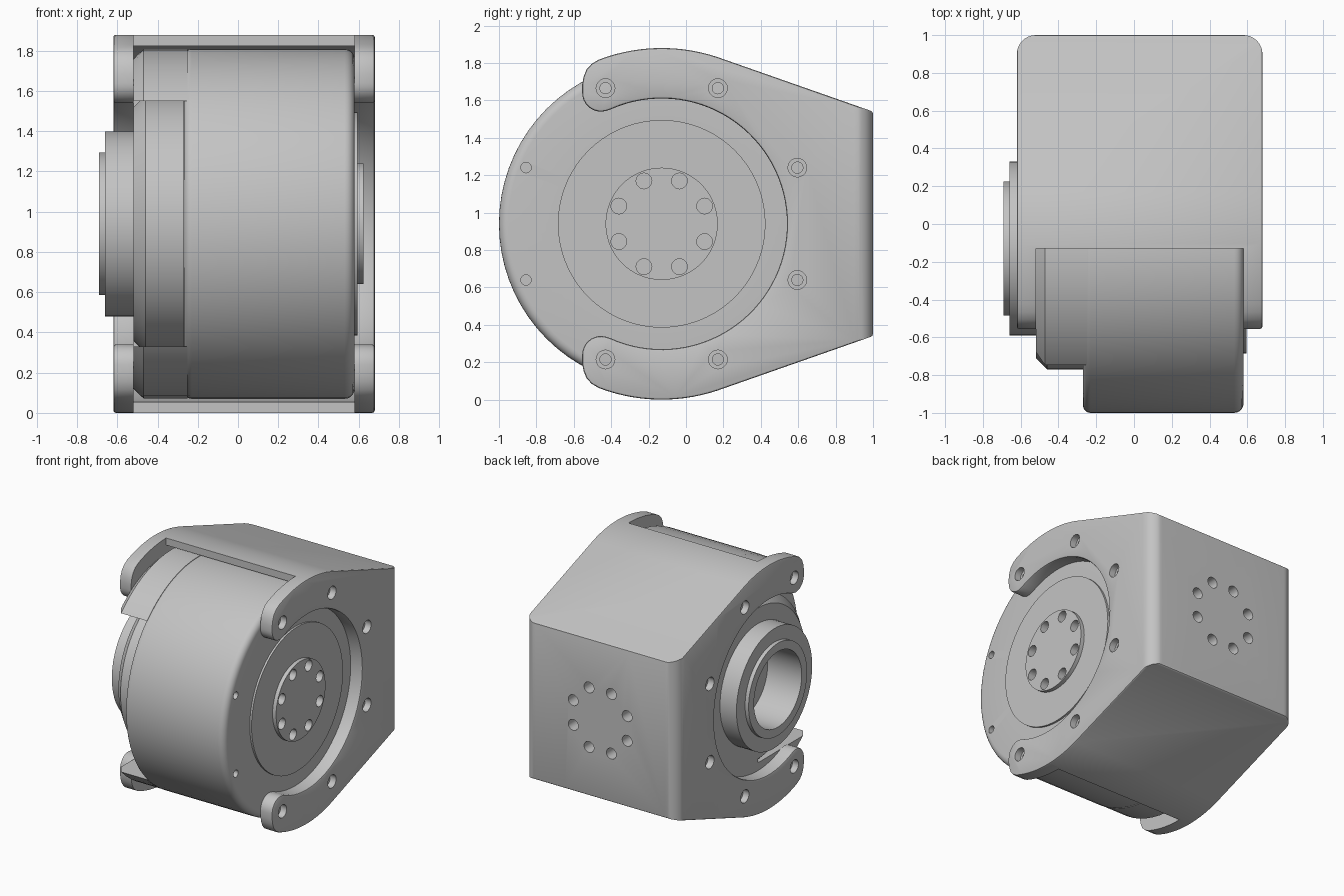
import bpy, bmesh, math
from mathutils import Vector

if "Cube" in bpy.data.objects:
    bpy.data.objects.remove(bpy.data.objects["Cube"])

CY, CZ = -0.13, 0.94            # rotation axis runs along x through this point
grey = bpy.data.materials.new("light_grey")
grey.diffuse_color = (0.55, 0.55, 0.55, 1)
grey.use_nodes = True
grey.node_tree.nodes["Principled BSDF"].inputs["Base Color"].default_value = grey.diffuse_color


def finish(name, bm):
    bmesh.ops.recalc_face_normals(bm, faces=bm.faces)
    me = bpy.data.meshes.new(name)
    bm.to_mesh(me)
    bm.free()
    ob = bpy.data.objects.new(name, me)
    bpy.context.collection.objects.link(ob)
    me.materials.append(grey)
    return ob


def arc(cx, cy, r, a0, a1, n):
    """Points of an arc, angles in degrees."""
    return [(cx + r * math.cos(math.radians(a0 + (a1 - a0) * i / n)),
             cy + r * math.sin(math.radians(a0 + (a1 - a0) * i / n))) for i in range(n + 1)]


def prism(name, pts, direction):
    """Extrude a closed outline of 3D points."""
    bm = bmesh.new()
    f = bm.faces.new([bm.verts.new(p) for p in pts])
    r = bmesh.ops.extrude_face_region(bm, geom=[f])
    vs = [v for v in r["geom"] if isinstance(v, bmesh.types.BMVert)]
    bmesh.ops.translate(bm, verts=vs, vec=Vector(direction))
    return finish(name, bm)


def lathe(name, profile, segs=64, cy=CY, cz=CZ):
    """Spin a closed (x, radius) profile around an axis parallel to x."""
    bm = bmesh.new()
    rings = []
    for x, r in profile:
        if r == 0:
            rings.append([bm.verts.new((x, cy, cz))])
        else:
            rings.append([bm.verts.new((x, cy + r * math.cos(2 * math.pi * i / segs),
                                        cz + r * math.sin(2 * math.pi * i / segs)))
                          for i in range(segs)])
    for a, b in zip(rings, rings[1:] + rings[:1]):
        if len(a) == 1 and len(b) == 1:
            continue
        for i in range(segs):
            j = (i + 1) % segs
            quad = [a[i % len(a)], a[j % len(a)], b[j % len(b)], b[i % len(b)]]
            bm.faces.new(list(dict.fromkeys(quad)))
    return finish(name, bm)


def rod(x0, x1, r, cy, cz):
    return lathe("cutter", [(x0, 0), (x0, r), (x1, r), (x1, 0)], 20, cy, cz)


def apply(ob, mod):
    bpy.context.view_layer.objects.active = ob
    bpy.ops.object.modifier_apply(modifier=mod.name)


def boolean(ob, cutters, op='DIFFERENCE'):
    for c in cutters:
        m = ob.modifiers.new("cut", 'BOOLEAN')
        m.operation, m.object, m.solver = op, c, 'EXACT'
        apply(ob, m)
        bpy.data.objects.remove(c)


def ring_of(n, r, cy, cz):
    return arc(cy, cz, r, 22.5, 22.5 + 360 * (n - 1) / n, n - 1)


# Bracket side outline, relative to the axis: upper half, then mirrored
upper = [(1.13, 0.60)] + arc(0, 0, 0.94, 71.4, 111, 14)
upper += [(-0.375, 0.855), (-0.402, 0.825), (-0.418, 0.785), (-0.425, 0.745)]
upper += arc(-0.325, 0.70, 0.10, 180, 285, 9)
upper += arc(0, 0, 0.67, 114, 0, 32)
outline = upper + [(y, -z) for y, z in reversed(upper[:-1])]
bracket = prism("bracket", [(-0.62, CY + y, CZ + z) for y, z in outline], (1.30, 0, 0))
bev = bracket.modifiers.new("edge", 'BEVEL')
bev.width, bev.segments, bev.angle_limit = 0.012, 2, math.radians(60)
apply(bracket, bev)

# Rounded rear corners
rounded = [(0.75, -0.9), (0.75, 0.5), (0.68, 0.5)] + arc(0.58, 0.9, 0.1, 0, 90, 8)
rounded += arc(-0.52, 0.9, 0.1, 90, 180, 8) + [(-0.62, 0.5), (-0.70, 0.5), (-0.70, -0.9)]
boolean(bracket, [prism("cutter", [(x, y, -0.2) for x, y in rounded], (0, 0, 2.4))], 'INTERSECT')

# Motor cavity, open at the front
cavity = arc(0, 0, 0.885, -90, 90, 40) + [(0, 1.3), (-2, 1.3), (-2, -1.3), (0, -1.3)]
boolean(bracket, [prism("cutter", [(-0.52, CY + y, CZ + z) for y, z in cavity], (1.10, 0, 0))])

# Counterbored screw holes in both side plates
bolts = ring_of(8, 0.785, CY, CZ)
for y, z in bolts:
    if y > -0.7:
        for face, s in ((0.68, 1), (-0.62, -1)):
            prof = [(face - s * 0.13, 0), (face - s * 0.13, 0.03), (face - s * 0.05, 0.03),
                    (face - s * 0.05, 0.05), (face + s * 0.03, 0.05), (face + s * 0.03, 0)]
            boolean(bracket, [lathe("cutter", prof, 20, y, z)])

# Mounting holes in the rear wall
for x, z in ring_of(8, 0.248, 0.03, CZ):
    hole = [(px, 0.85, pz) for px, pz in arc(x, z, 0.042, 0, 342, 19)]
    boolean(bracket, [prism("cutter", hole, (0, 0.3, 0))])

# Motor drum with stepped output disc
drum_profile = [(-0.27, 0)] + arc(-0.23, 0.83, 0.04, 180, 90, 5) + arc(0.53, 0.82, 0.05, 90, 0, 5)
drum_profile += [(0.58, 0.555), (0.595, 0.555), (0.595, 0.30), (0.625, 0.30), (0.625, 0)]
drum = lathe("motor_drum", drum_profile, 72)
boolean(drum, [rod(0.50, 0.70, 0.042, y, z) for y, z in ring_of(8, 0.248, CY, CZ)])
boolean(drum, [rod(0.50, 0.70, 0.028, y, z) for y, z in bolts if y < -0.7])

# Inner body with bored hub on the other side
lathe("bearing_hub", [(-0.40, 0), (-0.40, 0.29), (-0.69, 0.29), (-0.69, 0.355), (-0.66, 0.355),
                      (-0.66, 0.46), (-0.52, 0.46), (-0.52, 0.58), (-0.46, 0.64),
                      (-0.25, 0.64), (-0.25, 0)], 72)

# Chamfered end cap with a window at the front
cap = lathe("end_cap", [(-0.25, 0.56), (-0.52, 0.56), (-0.52, 0.82), (-0.47, 0.868), (-0.25, 0.868)], 72)
window = [(-0.8, -1.2, 0.33), (-0.8, CY, 0.33), (-0.8, CY, 1.55), (-0.8, -1.2, 1.55)]
boolean(cap, [prism("cutter", window, (0.8, 0, 0))])

# Smooth curved faces, keep edges sharp
for ob in bpy.data.objects:
    bpy.ops.object.select_all(action='DESELECT')
    ob.select_set(True)
    bpy.context.view_layer.objects.active = ob
    bpy.ops.object.shade_smooth_by_angle(angle=math.radians(30))
